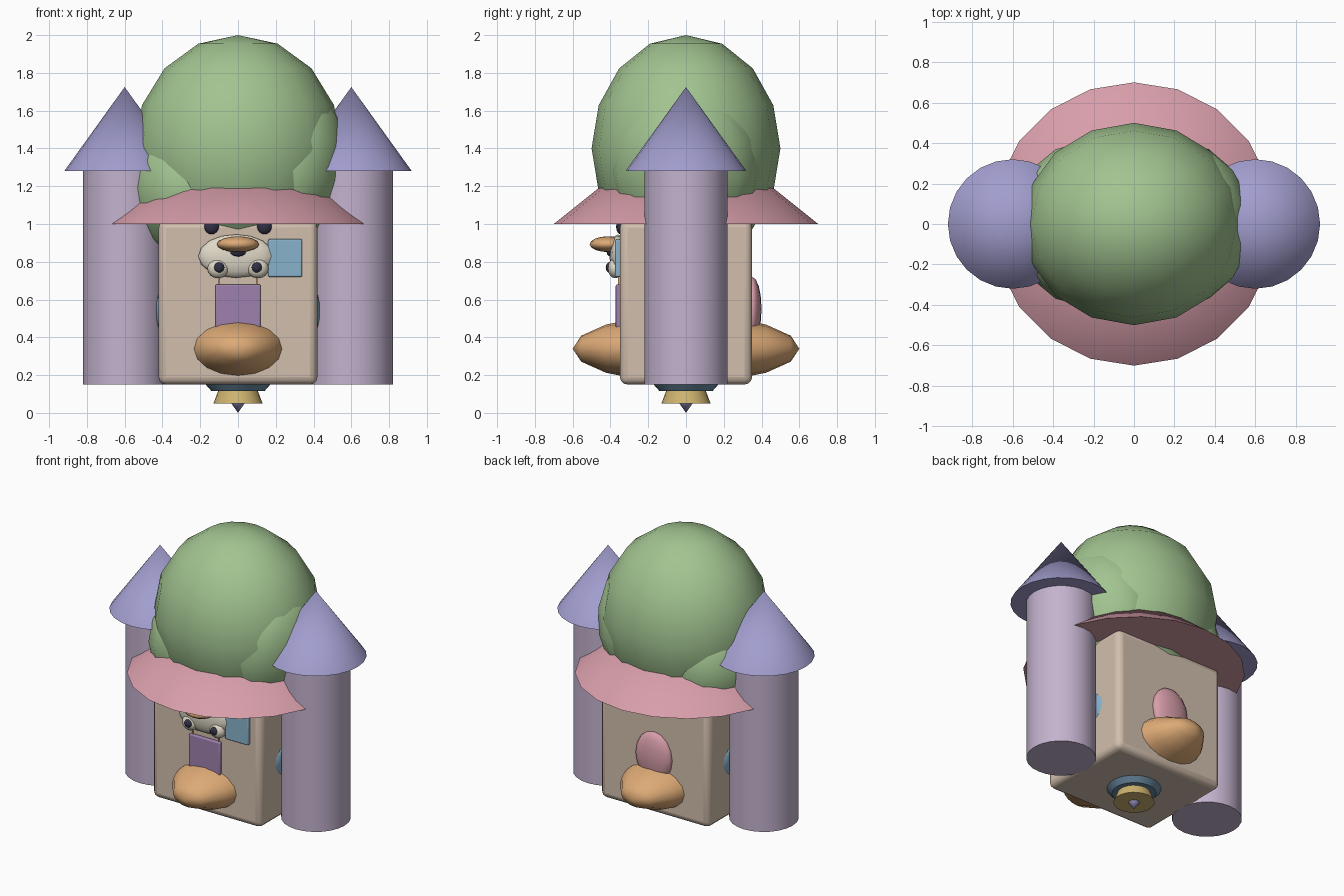
import bpy, math

if "Cube" in bpy.data.objects:
    bpy.data.objects.remove(bpy.data.objects["Cube"])

PALETTE = {
    "green": (0.36, 0.55, 0.28), "pink": (0.68, 0.34, 0.40), "lilac": (0.55, 0.45, 0.62),
    "violet": (0.36, 0.34, 0.62), "beige": (0.65, 0.52, 0.42), "orange": (0.72, 0.40, 0.18),
    "cream": (0.75, 0.70, 0.58), "dark": (0.03, 0.03, 0.06), "blue": (0.25, 0.45, 0.60),
    "teal": (0.14, 0.25, 0.35), "purple": (0.34, 0.22, 0.42), "gold": (0.62, 0.45, 0.16),
}
MATS = {}
for key, rgb in PALETTE.items():
    MATS[key] = bpy.data.materials.new(key)
    MATS[key].diffuse_color = (*rgb, 1)


def finish(name, colour, angle=40):
    ob = bpy.context.object
    ob.name = name
    ob.data.materials.append(MATS[colour])
    bpy.ops.object.transform_apply(location=False, rotation=True, scale=True)
    bpy.ops.object.shade_smooth_by_angle(angle=math.radians(angle))
    return ob


def ball(name, colour, loc, radii, rot=(0, 0, 0), seg=16, rings=8):
    bpy.ops.mesh.primitive_uv_sphere_add(segments=seg, ring_count=rings, radius=1, location=loc,
                                         rotation=[math.radians(a) for a in rot])
    bpy.context.object.scale = radii
    return finish(name, colour, 60)


def cone(name, colour, x, z0, z1, r0, r1, seg=24):
    bpy.ops.mesh.primitive_cone_add(vertices=seg, radius1=r0, radius2=r1, depth=z1 - z0,
                                    location=(x, 0, (z0 + z1) / 2))
    return finish(name, colour)


def box(name, colour, lo, hi, bevel):
    bpy.ops.mesh.primitive_cube_add(size=1, location=[(a + b) / 2 for a, b in zip(lo, hi)])
    bpy.context.object.scale = [b - a for a, b in zip(lo, hi)]
    ob = finish(name, colour)
    mod = ob.modifiers.new("rounding", "BEVEL")
    mod.width, mod.segments = bevel, 3
    return ob


# Main block and brim
box("body", "beige", (-0.42, -0.35, 0.15), (0.42, 0.35, 1.02), 0.04)
cone("brim", "pink", 0, 1.0, 1.2, 0.70, 0.45, 20)

# Crown with two uneven side lobes
ball("crown", "green", (0, 0, 1.4), (0.55, 0.5, 0.6))
ball("right_lobe", "green", (0.25, 0, 1.29), (0.32, 0.4, 0.46), (0, 12, 0))
ball("left_lobe", "green", (-0.265, 0, 1.19), (0.32, 0.4, 0.38))

# Side towers with pointed roofs, and side discs
for side, s in (("left", -1), ("right", 1)):
    cone(side + "_tower", "lilac", s * 0.6, 0.15, 1.28, 0.22, 0.22)
    cone(side + "_tower_roof", "violet", s * 0.6, 1.28, 1.725, 0.32, 0)
    ball(side + "_side_disc", "blue", (s * 0.415, 0, 0.54), (0.025, 0.2, 0.12))
    # Eyes and nostril pairs on the front
    ball(side + "_upper_eye", "dark", (s * 0.14, -0.345, 0.985), (0.04, 0.025, 0.04))
    ball(side + "_eye_white", "cream", (s * 0.105, -0.375, 0.765), (0.057, 0.04, 0.052))
    ball(side + "_pupil", "dark", (s * 0.1, -0.405, 0.77), (0.028, 0.02, 0.028))
    box(side + "_strap", "orange", (s * 0.1 - 0.004, -0.36, 0.67), (s * 0.1 + 0.004, -0.352, 0.73), 0.001)

# Face
ball("muzzle", "cream", (-0.01, -0.36, 0.83), (0.2, 0.045, 0.115))
ball("beak", "orange", (0, -0.41, 0.893), (0.112, 0.1, 0.042))
ball("mouth", "dark", (0, -0.39, 0.85), (0.045, 0.03, 0.025))
box("blue_panel", "blue", (0.16, -0.375, 0.72), (0.34, -0.345, 0.92), 0.008)
box("purple_panel", "purple", (-0.12, -0.372, 0.44), (0.12, -0.345, 0.68), 0.008)

# Long ellipsoid poking out of front and back, built with its poles along y
ball("bill", "orange", (0, 0, 0.34), (0.295, 0.18, 0.6), (90, 0, 0))
ball("back_patch", "pink", (0, 0.35, 0.55), (0.14, 0.05, 0.17))

# Hanging bell under the block
cone("bell_collar", "teal", 0, 0.115, 0.16, 0.14, 0.18)
cone("bell", "gold", 0, 0.05, 0.13, 0.13, 0.10)
tip = cone("bell_tip", "violet", 0, 0.0, 0.05, 0.0, 0.035, 12)

for m in bpy.data.materials:
    if m.users and not m.is_grease_pencil:
        m.use_nodes = True
        m.node_tree.nodes["Principled BSDF"].inputs["Base Color"].default_value = m.diffuse_color
